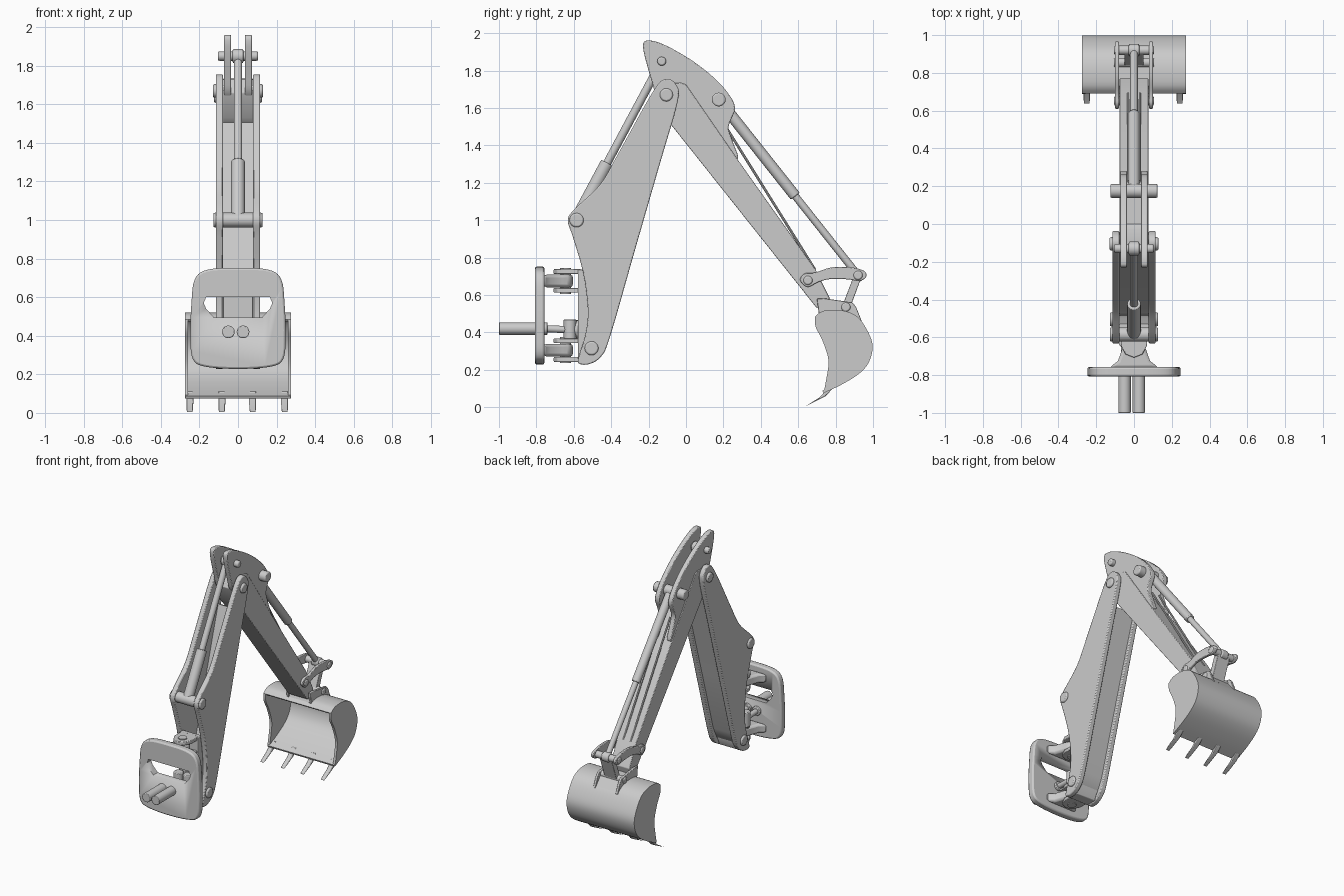
import bpy, bmesh, math
from mathutils import Vector

cube = bpy.data.objects.get("Cube")
if cube:
    bpy.data.objects.remove(cube, do_unlink=True)

grey = bpy.data.materials.new("steel grey")
grey.use_nodes = True
grey.diffuse_color = (0.6, 0.6, 0.6, 1)
grey.node_tree.nodes["Principled BSDF"].inputs["Base Color"].default_value = (0.6, 0.6, 0.6, 1)


def finish(name, bm, bevel=0):
    """Turn a bmesh into a shaded object, optionally with softened edges."""
    bmesh.ops.recalc_face_normals(bm, faces=bm.faces)
    mesh = bpy.data.meshes.new(name)
    bm.to_mesh(mesh)
    bm.free()
    mesh.materials.append(grey)
    mesh.shade_smooth()
    mesh.set_sharp_from_angle(angle=math.radians(35))
    ob = bpy.data.objects.new(name, mesh)
    bpy.context.collection.objects.link(ob)
    if bevel:
        mod = ob.modifiers.new("soft edges", 'BEVEL')
        mod.width, mod.segments, mod.limit_method = bevel, 2, 'ANGLE'
        mod.angle_limit = math.radians(40)
    return ob


def spline(pts, steps=5, closed=True):
    """Smooth curve through the given points."""
    out, n = [], len(pts)
    get = lambda i: Vector(pts[i % n] if closed else pts[max(0, min(n - 1, i))])
    for i in range(n if closed else n - 1):
        a, b, c, d = (get(i + k) for k in (-1, 0, 1, 2))
        for s in range(steps):
            t = s / steps
            out.append(b + (c - a) * t / 2 + (2 * a - 5 * b + 4 * c - d) * t * t / 2
                       + (3 * b - a - 3 * c + d) * t ** 3 / 2)
    if not closed:
        out.append(Vector(pts[-1]))
    return out


def prism(name, pts, lo, hi, axis="x", bevel=0):
    """Extrude an outline along one axis; the outline uses the other two."""
    place = {"x": lambda p, h: (h, p[0], p[1]),
             "y": lambda p, h: (p[0], h, p[1]),
             "z": lambda p, h: (p[0], p[1], h)}[axis]
    bm = bmesh.new()
    low = [bm.verts.new(place(p, lo)) for p in pts]
    high = [bm.verts.new(place(p, hi)) for p in pts]
    bm.faces.new(low)
    bm.faces.new(high[::-1])
    for i in range(len(pts)):
        j = (i + 1) % len(pts)
        bm.faces.new((low[i], low[j], high[j], high[i]))
    return finish(name, bm, bevel)


def pair(name, pts, inner, outer, bevel=0):
    for side, s in (("left", 1), ("right", -1)):
        prism(f"{side}_{name}", pts, s * inner, s * outer, "x", bevel)


def rod(name, p, q, r, bevel=0, r2=None, sides=20):
    p, q = Vector(p), Vector(q)
    bm = bmesh.new()
    bmesh.ops.create_cone(bm, cap_ends=True, segments=sides, radius1=r,
                          radius2=r if r2 is None else r2, depth=(q - p).length)
    turn = (q - p).to_track_quat('Z', 'Y').to_matrix()
    for v in bm.verts:
        v.co = turn @ v.co + (p + q) / 2
    return finish(name, bm, bevel)


def pin(name, y, z, r, half):
    rod(name, (-half, y, z), (half, y, z), r, 0.008)


def sheet(name, pts, half, thick):
    """Bent plate: offset a side-view path by its thickness."""
    pts = [Vector(p) for p in pts]
    inner = []
    for i, p in enumerate(pts):
        d = (pts[min(i + 1, len(pts) - 1)] - pts[max(i - 1, 0)]).normalized()
        inner.append(p + Vector((d.y, -d.x)) * thick)
    return prism(name, pts + inner[::-1], -half, half)


# Boom: two side plates joined by a recessed rear web
boom = spline([(-.105, 1.755), (-.05, 1.72), (-.045, 1.63), (-.14, 1.3), (-.27, .85),
               (-.405, .38), (-.455, .27), (-.52, .23), (-.575, .235), (-.57, .28),
               (-.535, .4), (-.525, .53), (-.55, .72), (-.605, .91), (-.632, 1.0),
               (-.595, 1.06), (-.46, 1.19), (-.36, 1.36), (-.175, 1.69)])
pair("boom_plate", boom, .078, .115, .006)
sheet("boom_web", [(-.1, 1.5), (-.17, 1.27), (-.3, .83), (-.43, .38), (-.475, .29), (-.54, .25)],
      .08, .02)
pin("boom_top_pin", -.105, 1.67, .035, .13)
pin("boom_middle_pin", -.585, 1.0, .038, .128)
pin("boom_foot_pin", -.505, .315, .037, .128)

# Stick: tapered box with two tall head plates inside it
prism("stick", [(-.1, 1.53), (-.15, 1.66), (-.11, 1.73), (-.03, 1.735), (0, 1.725),
                (.275, 1.326), (.69, .74), (.77, .58), (.75, .51), (.695, .535), (-.08, 1.51)],
      -.077, .077, bevel=.004)
head = spline([(-.23, 1.93), (-.19, 1.96), (-.1, 1.93), (.03, 1.855), (.14, 1.77),
               (.22, 1.685), (.262, 1.6), (.228, 1.5), (.25, 1.42), (.278, 1.33),
               (.2, 1.36), (0, 1.55), (-.14, 1.64), (-.185, 1.75)])
pair("stick_head_plate", head, .036, .072, .005)
pin("stick_front_pin", -.13, 1.85, .024, .105)
pin("stick_rear_pin", .175, 1.645, .037, .125)
for s in (-1, 1):
    rod("stick_hose", (s * .03, .225, 1.48), (s * .03, .69, .735), .007, sides=8)


def cylinder(name, start, end, split, r_barrel, r_rod):
    a, b = Vector((0, *start)), Vector((0, *end))
    mid = a.lerp(b, split)
    rod(name + "_barrel", a, mid, r_barrel, .006)
    rod(name + "_rod", mid, b, r_rod)
    pin(name + "_rod_eye", *end, r_rod * 1.7, .028)


# Hydraulic cylinders
cylinder("boom_cylinder", (-.585, 1.0), (-.13, 1.85), .36, .036, .022)
cylinder("bucket_cylinder", (.175, 1.645), (.92, .705), .55, .03, .02)

# Bucket linkage
link = spline([(.61, .68), (.635, .715), (.69, .72), (.78, .748), (.88, .748), (.95, .73),
               (.965, .7), (.93, .675), (.87, .683), (.78, .686), (.71, .67), (.65, .643)])
pair("curved_link", link, .08, .1, .004)
prism("push_link", [(.9, .71), (.94, .7), (.875, .525), (.835, .54)], -.05, .05, bevel=.004)
for name, y, z in (("link_pin", .652, .678), ("rod_pin", .92, .705), ("bucket_pin", .855, .535)):
    pin(name, y, z, .025, .106)

# Bucket: curved shell, side plates, ears and teeth
back = spline([(.69, .485), (.735, .515), (.83, .518), (.915, .485), (.975, .4),
               (.998, .32), (.975, .235), (.92, .175), (.83, .12), (.735, .075)], 4, False)
mouth = spline([(.735, .075), (.75, .15), (.762, .25), (.73, .355), (.693, .43), (.69, .485)],
               4, False)
sheet("bucket_shell", back, .272, .014)
pair("bucket_side", back + mouth[1:-1], .258, .276)
pair("bucket_ear", [(.7, .58), (.74, .582), (.89, .56), (.91, .535), (.94, .46), (.71, .5)],
     .082, .1, .003)
prism("bucket_bracket", [(.71, .5), (.73, .54), (.88, .53), (.93, .47), (.8, .5)], -.085, .085)
tooth = [(.635, .003), (.71, .05), (.77, .112), (.785, .1), (.745, .058)]
for x in (-.25, -.084, .076, .242):
    prism("bucket_tooth", tooth, x - .018, x + .018, bevel=.005)

# Swing mount: rounded plate with a window
outline = spline([(-.16, .742), (0, .752), (.16, .742), (.225, .69), (.242, .56), (.247, .4),
                  (.235, .28), (.17, .24), (0, .228), (-.17, .24), (-.235, .28),
                  (-.247, .4), (-.242, .56), (-.225, .69)])
plate = prism("mount_plate", outline, -.808, -.757, "y", .01)
cutter = prism("window_cutter", [(-.165, .6), (.165, .6), (.178, .57), (.165, .54), (.125, .495),
                                 (-.125, .495), (-.165, .54), (-.178, .57)], -.9, -.7, "y")
cutter.hide_render = cutter.hide_viewport = True
cut = plate.modifiers.new("window", 'BOOLEAN')
cut.operation, cut.object, cut.solver = 'DIFFERENCE', cutter, 'EXACT'

# Mount lugs and the swing post they hold
lug = [(-.13, -.76), (-.085, -.725), (-.062, -.66), (-.045, -.62), (0, -.602),
       (.045, -.62), (.062, -.66), (.085, -.725), (.13, -.76)]
tab = [(-.07, -.56), (-.07, -.64), (-.045, -.69), (0, -.708),
       (.045, -.69), (.07, -.64), (.07, -.56)]
for z in (.305, .675):
    prism("mount_lug", lug, z - .034, z + .034, "z", .015)
    for s in (-1, 1):
        prism("swing_tab", tab, z + s * .05 - .013, z + s * .05 + .013, "z", .004)
    rod("swing_pin", (0, -.645, z - .07), (0, -.645, z + .07), .03)
prism("swing_post", [(-.577, .235), (-.577, .735), (-.53, .735), (-.5, .55), (-.47, .3), (-.5, .235)],
      -.078, .078, bevel=.004)

# Swing rams passing through the plate
for x in (-.05, .026):
    rod("swing_ram", (x, -1, .42), (x, -.74, .42), .033, .004)
    rod("swing_ram_rod", (x, -.76, .42), (x, -.64, .415), .019)
    rod("swing_ram_eye", (x, -.62, .36), (x, -.62, .47), .034, .005)
rod("swing_ram_anchor", (0, -.62, .415), (0, -.56, .415), .05)
